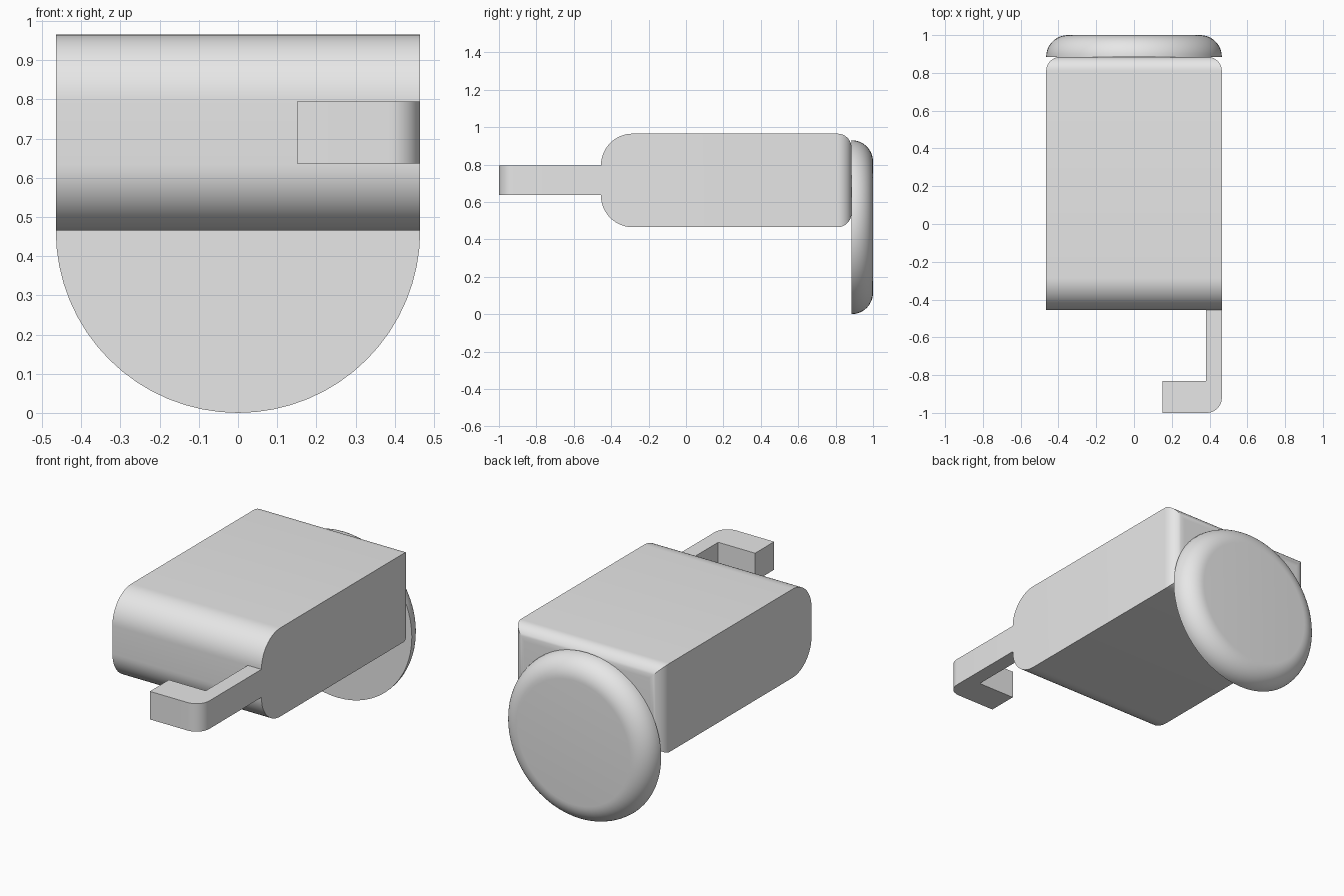
import bpy
import bmesh
import math
from mathutils import Matrix, Vector

if "Cube" in bpy.data.objects:
    bpy.data.objects.remove(bpy.data.objects["Cube"], do_unlink=True)

GREY = (0.8, 0.8, 0.8, 1.0)
grey = bpy.data.materials.new("plain grey")
grey.use_nodes = True
grey.diffuse_color = GREY
grey.node_tree.nodes["Principled BSDF"].inputs["Base Color"].default_value = GREY


def finish(bm, name):
    """Turn a bmesh into a smooth-shaded object with sharp edges kept."""
    bmesh.ops.recalc_face_normals(bm, faces=bm.faces)
    mesh = bpy.data.meshes.new(name)
    bm.to_mesh(mesh)
    bm.free()
    mesh.materials.append(grey)
    obj = bpy.data.objects.new(name, mesh)
    bpy.context.collection.objects.link(obj)
    bpy.ops.object.select_all(action="DESELECT")
    obj.select_set(True)
    bpy.context.view_layer.objects.active = obj
    bpy.ops.object.shade_smooth_by_angle(angle=math.radians(30))


def round_edges(bm, test, radius, segments=10):
    """Round every edge whose two ends both pass the test."""
    edges = [e for e in bm.edges if all(test(v.co) for v in e.verts)]
    bmesh.ops.bevel(bm, geom=edges, offset=radius, offset_type="OFFSET",
                    segments=segments, profile=0.5, affect="EDGES")


HALF = 0.465      # half width of the body and radius of the disc
FRONT, BACK = -0.455, 0.885

# Body: box with a broad round nose and softly rounded rim at the back
bm = bmesh.new()
size = Vector((2 * HALF, BACK - FRONT, 0.5))
place = Matrix.Translation((0, (FRONT + BACK) / 2, 0.715))
bmesh.ops.create_cube(bm, size=1, matrix=place @ Matrix.Diagonal(size).to_4x4())
round_edges(bm, lambda c: c.y > BACK - 0.01, 0.075)
nose = [e for e in bm.edges if all(v.co.y < FRONT + 0.01 for v in e.verts)
        and abs(e.verts[0].co.z - e.verts[1].co.z) < 0.01]
bmesh.ops.bevel(bm, geom=nose, offset=0.17, offset_type="OFFSET",
                segments=16, profile=0.5, affect="EDGES")
finish(bm, "body")

# Back disc: lathed profile with a quarter-round rim
bm = bmesh.new()
thick = 1.0 - BACK
profile = [(0, BACK), (HALF, BACK)]
for i in range(1, 13):
    a = math.pi / 2 * i / 12
    profile.append((HALF - thick + thick * math.cos(a), BACK + thick * math.sin(a)))
profile.append((0, 1.0))
verts = [bm.verts.new((r, y, HALF)) for r, y in profile]
edges = [bm.edges.new(pair) for pair in zip(verts, verts[1:])]
bmesh.ops.spin(bm, geom=verts + edges, cent=(0, 0, HALF), axis=(0, 1, 0),
               angle=2 * math.pi, steps=64)
bmesh.ops.remove_doubles(bm, verts=bm.verts, dist=0.0005)
finish(bm, "back_disc")

# Hooked arm: L-shaped outline pulled up, with its outer corner rounded
bm = bmesh.new()
outline = [(HALF, FRONT + 0.02), (0.38, FRONT + 0.02), (0.38, -0.83),
           (0.15, -0.83), (0.15, -1), (HALF, -1)]
face = bm.faces.new([bm.verts.new((x, y, 0.637)) for x, y in outline])
pulled = bmesh.ops.extrude_face_region(bm, geom=[face])["geom"]
bmesh.ops.translate(bm, vec=(0, 0, 0.158),
                    verts=[v for v in pulled if isinstance(v, bmesh.types.BMVert)])
round_edges(bm, lambda c: c.x > HALF - 0.01 and c.y < -0.99, 0.08)
finish(bm, "hooked_arm")
